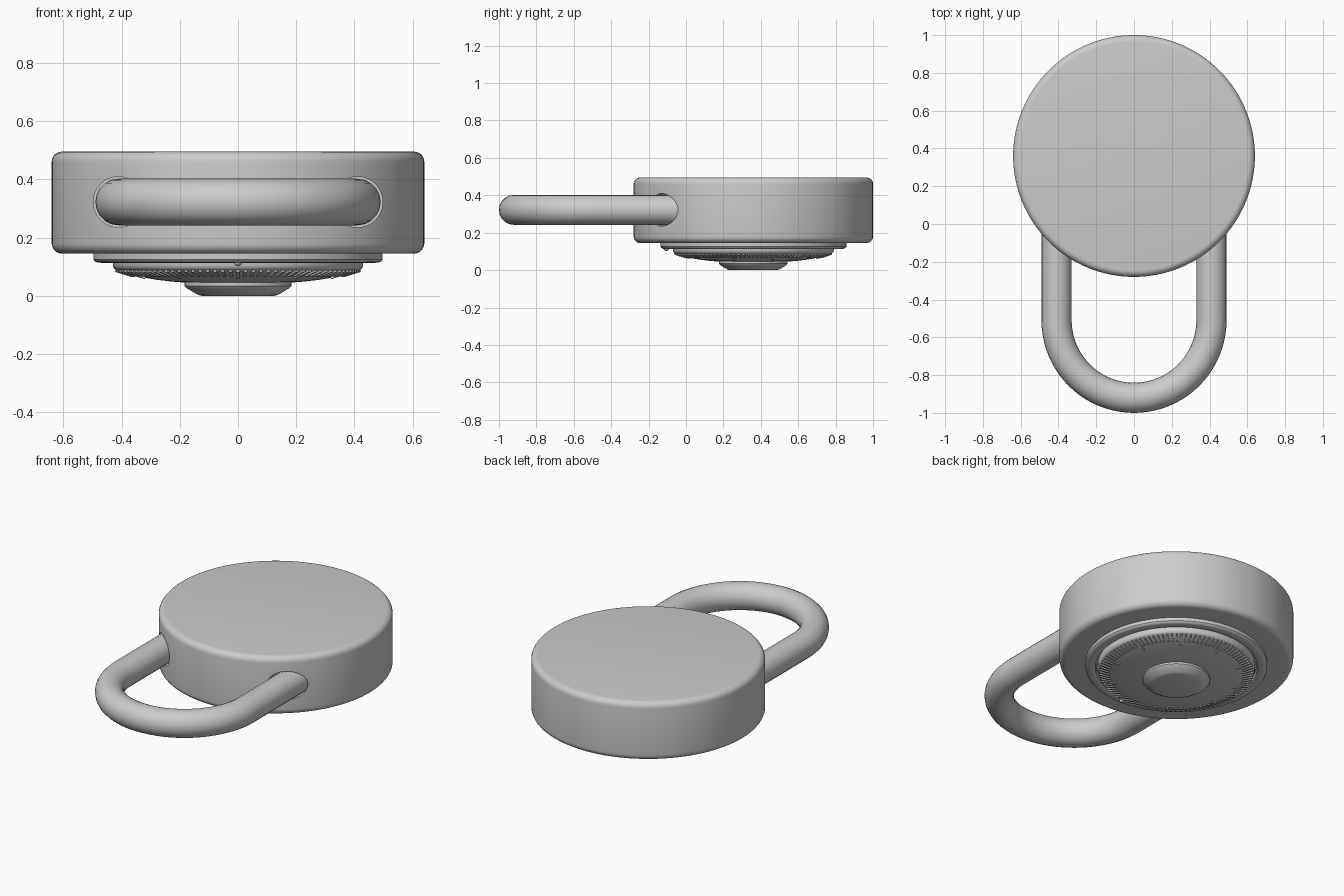
import bpy, bmesh
from math import pi, sin, cos, atan2, radians
from mathutils import Matrix, Vector

if "Cube" in bpy.data.objects:
    bpy.data.objects.remove(bpy.data.objects["Cube"])

CY = 0.36  # centre of the lock body in y


def finish(name, bm, angle=35):
    bmesh.ops.recalc_face_normals(bm, faces=bm.faces)
    me = bpy.data.meshes.new(name)
    bm.to_mesh(me)
    bm.free()
    ob = bpy.data.objects.new(name, me)
    bpy.context.collection.objects.link(ob)
    smooth(ob, angle)
    return ob


def smooth(ob, angle=35):
    bpy.ops.object.select_all(action='DESELECT')
    ob.select_set(True)
    bpy.context.view_layer.objects.active = ob
    bpy.ops.object.shade_smooth_by_angle(angle=radians(angle))


def lathe(name, profile, steps=128):
    bm = bmesh.new()
    vs = [bm.verts.new((r, 0, z)) for r, z in profile]
    es = [bm.edges.new(p) for p in zip(vs, vs[1:])]
    bmesh.ops.spin(bm, geom=vs + es, cent=(0, 0, 0), axis=(0, 0, 1),
                   angle=2 * pi, steps=steps)
    bmesh.ops.remove_doubles(bm, verts=bm.verts, dist=1e-5)
    bmesh.ops.translate(bm, verts=bm.verts, vec=(0, CY, 0))
    return finish(name, bm)


def corner(r, z, rad, a0, n=6):
    """Quarter-round of profile points about (r, z)."""
    return [(r + rad * cos(a0 + i * pi / 2 / n), z + rad * sin(a0 + i * pi / 2 / n))
            for i in range(n + 1)]


# Round case with softened rims
body = lathe("body", [(0, 0.145)] + corner(0.605, 0.18, 0.035, -pi / 2)
             + corner(0.605, 0.46, 0.035, 0) + [(0, 0.495)])

# Clearance holes for the shackle legs
for side in (-1, 1):
    bm = bmesh.new()
    bmesh.ops.create_cone(bm, cap_ends=True, segments=48, radius1=0.087,
                          radius2=0.087, depth=0.6,
                          matrix=Matrix.Translation((side * 0.41, -0.25, 0.322))
                          @ Matrix.Rotation(pi / 2, 4, 'X'))
    cutter = finish("hole_cutter", bm)
    cutter.hide_render = True
    mod = body.modifiers.new("hole", 'BOOLEAN')
    mod.object = cutter
    mod.solver = 'EXACT'
    bpy.context.view_layer.objects.active = body
    bpy.ops.object.modifier_apply(modifier=mod.name)
    bpy.data.objects.remove(cutter)
smooth(body)

# U-shaped shackle
path = [(0.41, 0.06)] + [(0.41 * cos(a), -0.51 - 0.41 * sin(a))
                         for a in (i * pi / 40 for i in range(41))] + [(-0.41, 0.06)]
cu = bpy.data.curves.new("shackle", 'CURVE')
cu.dimensions = '3D'
cu.bevel_depth = 0.08
cu.bevel_resolution = 8
cu.use_fill_caps = True
sp = cu.splines.new('POLY')
sp.points.add(len(path) - 1)
for p, (x, y) in zip(sp.points, path):
    p.co = (x, y, 0.322, 1)
shackle = bpy.data.objects.new("shackle", cu)
bpy.context.collection.objects.link(shackle)
bpy.ops.object.select_all(action='DESELECT')
shackle.select_set(True)
bpy.context.view_layer.objects.active = shackle
bpy.ops.object.convert(target='MESH')
smooth(bpy.context.object)

# Stepped ring around the dial
lathe("dial_ring", [(0.485, 0.16), (0.497, 0.145), (0.497, 0.125), (0.492, 0.118),
                    (0.482, 0.114), (0.45, 0.112), (0.443, 0.116), (0.44, 0.135),
                    (0.40, 0.135)])

# Domed dial
lathe("dial", [(0, 0.044), (0.18, 0.045), (0.23, 0.049), (0.28, 0.055), (0.34, 0.065),
               (0.385, 0.076), (0.42, 0.089), (0.427, 0.096), (0.43, 0.105), (0.43, 0.14)])

# Raised graduation marks, longer on every tenth
bm = bmesh.new()
outer = Vector((0.42, 0, 0.088))
for i in range(100):
    inner = Vector((0.335, 0, 0.064)) if i % 10 == 0 else Vector((0.365, 0, 0.071))
    d = inner - outer
    m = (Matrix.Translation((0, CY, 0)) @ Matrix.Rotation(-pi / 2 + i * 2 * pi / 100, 4, 'Z')
         @ Matrix.Translation((inner + outer) / 2)
         @ Matrix.Rotation(atan2(d.z, -d.x), 4, 'Y')
         @ Matrix.Diagonal((d.length, 0.013 if i % 10 == 0 else 0.010, 0.013, 1)))
    bmesh.ops.create_cube(bm, size=1, matrix=m)
finish("dial_marks", bm)

# Small index bump on the ring
bm = bmesh.new()
bmesh.ops.create_uvsphere(bm, u_segments=16, v_segments=8, radius=0.014,
                          matrix=Matrix.Translation((0, CY - 0.465, 0.116)))
finish("index_mark", bm)

# Turning knob
lathe("knob", [(0, 0), (0.125, 0), (0.137, 0.003), (0.148, 0.009), (0.176, 0.026),
               (0.183, 0.034), (0.183, 0.06)], 96)
